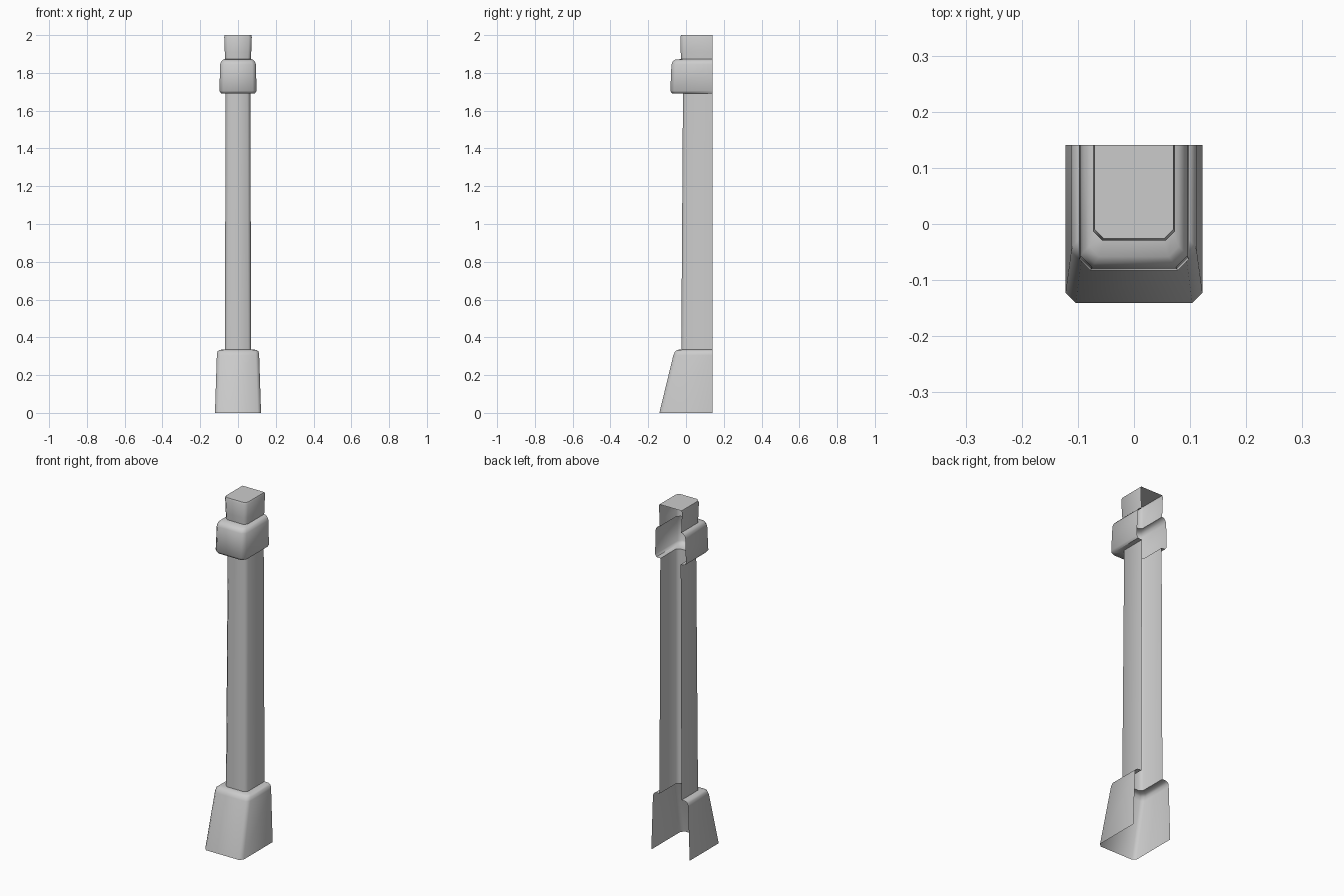
import bpy, bmesh, math

if "Cube" in bpy.data.objects:
    bpy.data.objects.remove(bpy.data.objects["Cube"])

BACK = 0.141  # open rear plane


def section(w, f, c, z):
    """U-shaped cross-section with chamfered front corners, open at the back."""
    return [(-w, BACK, z), (-w, f + c, z), (-w + c, f, z),
            (w - c, f, z), (w, f + c, z), (w, BACK, z)]


def loft(name, rows, cap=False):
    bm = bmesh.new()
    rings = [[bm.verts.new(p) for p in section(*r)] for r in rows]
    for a, b in zip(rings, rings[1:]):
        for i in range(5):
            bm.faces.new((a[i], a[i + 1], b[i + 1], b[i]))
    if cap:
        bm.faces.new(rings[-1])
    me = bpy.data.meshes.new(name)
    bm.to_mesh(me)
    bm.free()
    ob = bpy.data.objects.new(name, me)
    bpy.context.collection.objects.link(ob)
    bpy.context.view_layer.objects.active = ob
    ob.select_set(True)
    bpy.ops.object.shade_smooth_by_angle(angle=math.radians(50))
    ob.select_set(False)


# Rows are: half width, front y, chamfer, height
# Flared foot
loft("base", [(0.122, -0.141, 0.018, 0), (0.112, -0.067, 0.018, 0.305),
              (0.109, -0.058, 0.018, 0.325), (0.098, -0.045, 0.018, 0.334),
              (0.07, -0.025, 0.016, 0.335)])

# Slightly tapered shaft
loft("shaft", [(0.07, -0.025, 0.016, 0.335), (0.065, -0.016, 0.016, 1.69)])

# Rounded collar
loft("collar", [(0.065, -0.016, 0.016, 1.69), (0.090, -0.075, 0.02, 1.692),
                (0.098, -0.083, 0.02, 1.705), (0.095, -0.077, 0.02, 1.845),
                (0.090, -0.070, 0.02, 1.86), (0.080, -0.058, 0.018, 1.87),
                (0.068, -0.026, 0.016, 1.873)])

# Closed top block
loft("top_block", [(0.068, -0.026, 0.016, 1.873), (0.070, -0.028, 0.016, 1.91),
                   (0.073, -0.029, 0.016, 1.99), (0.070, -0.026, 0.016, 2.0)], cap=True)
